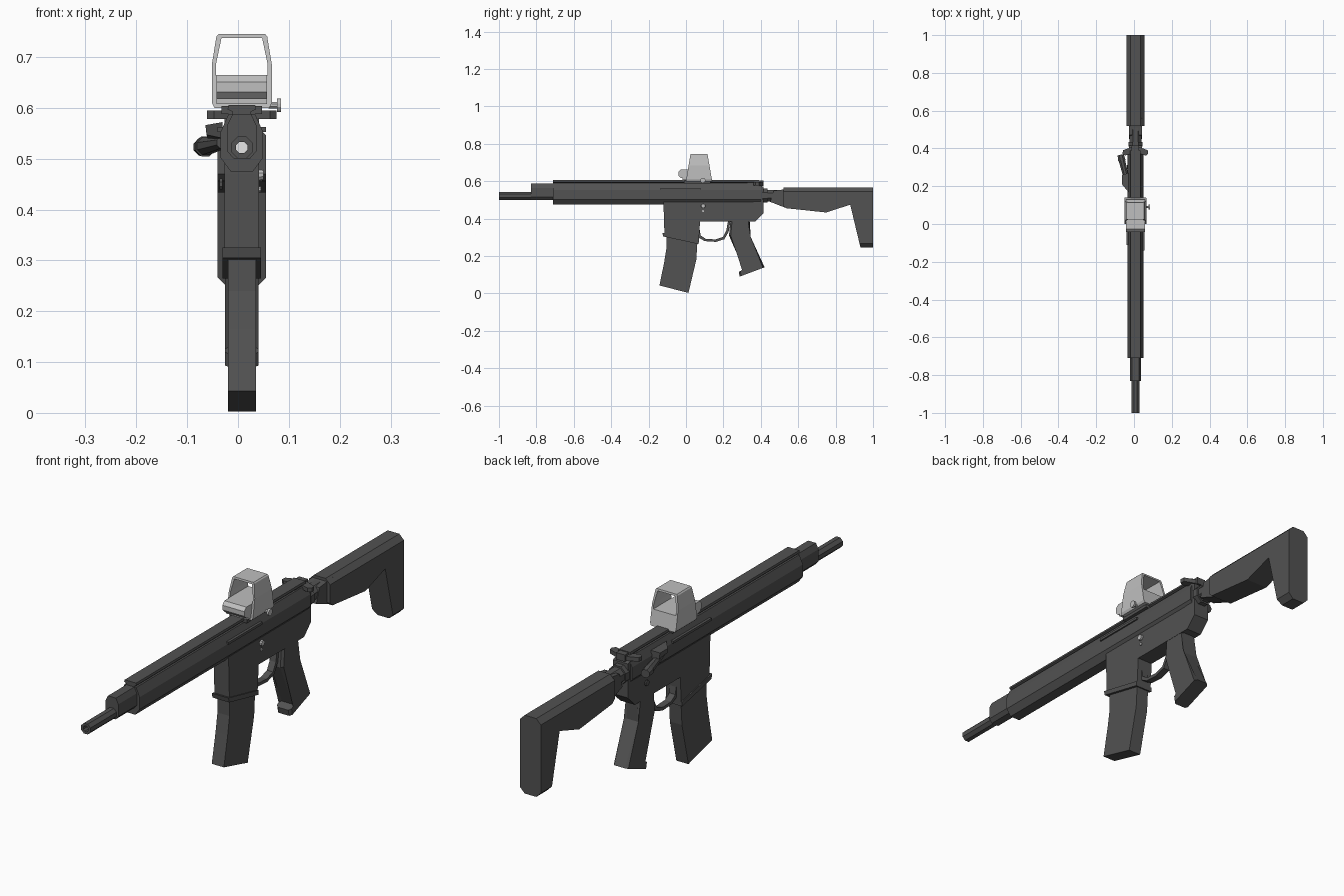
import bpy, bmesh, math
from mathutils import Vector

if "Cube" in bpy.data.objects:
    bpy.data.objects.remove(bpy.data.objects["Cube"])

CX = 0.0075  # centre plane of the body


def material(name, v):
    m = bpy.data.materials.new(name)
    m.diffuse_color = (v, v, v, 1)
    m.use_nodes = True
    m.node_tree.nodes["Principled BSDF"].inputs["Base Color"].default_value = m.diffuse_color
    return m


DARK = material("dark_polymer", 0.085)
GREY = material("light_grey_metal", 0.52)
PALE = material("pale_bore", 0.8)


def finish(name, bm, mat):
    bmesh.ops.recalc_face_normals(bm, faces=bm.faces)
    me = bpy.data.meshes.new(name)
    bm.to_mesh(me)
    bm.free()
    me.materials.append(mat)
    ob = bpy.data.objects.new(name, me)
    bpy.context.collection.objects.link(ob)
    return ob


def loft(name, a, b, mat, chamfer=0, keep=None):
    """Closed solid between two matching outlines."""
    bm = bmesh.new()
    va = [bm.verts.new(p) for p in a]
    vb = [bm.verts.new(p) for p in b]
    caps = [bm.faces.new(va), bm.faces.new(vb[::-1])]
    n = len(a)
    for i in range(n):
        j = (i + 1) % n
        bm.faces.new((va[i], vb[i], vb[j], va[j]))
    if chamfer:
        edges = [e for f in caps for e in f.edges
                 if keep is None or keep(e.verts[0].co, e.verts[1].co)]
        bmesh.ops.bevel(bm, geom=edges, offset=chamfer, segments=1,
                        affect='EDGES')
    return finish(name, bm, mat)


def side_shape(name, yz, hw, mat=DARK, chamfer=0, keep=None, cx=CX):
    """Side profile extruded across x."""
    return loft(name, [(cx - hw, y, z) for y, z in yz],
                [(cx + hw, y, z) for y, z in yz], mat, chamfer, keep)


def front_shape(name, xz, y0, y1, mat=DARK):
    """Cross-section extruded along y; the ends may slope with height."""
    return loft(name, [(x, y0(z), z) for x, z in xz],
                [(x, y1(z), z) for x, z in xz], mat)


def at(v):
    return lambda z: v


def mirrored(half):
    """Full outline from its right half, listed bottom to top."""
    return [(CX + x, z) for x, z in half] + [(CX - x, z) for x, z in half[::-1]]


def box(name, x0, x1, y0, y1, z0, z1, mat=DARK):
    return front_shape(name, [(x0, z0), (x1, z0), (x1, z1), (x0, z1)],
                       at(y0), at(y1), mat)


def rod(name, p, q, r0, r1, n=8, mat=DARK):
    """Faceted rod between two points."""
    p, q = Vector(p), Vector(q)
    d = (q - p).normalized()
    u = d.cross(Vector((0, 0, 1))).normalized()
    w = u.cross(d)

    def ring(c, r):
        return [c + r * (u * math.cos(t) + w * math.sin(t)) for t in
                [(i + .5) * 2 * math.pi / n for i in range(n)]]
    return loft(name, ring(p, r0), ring(q, r1), mat)


# Barrel with open muzzle
barrel = rod("barrel", (CX, -1, 0.522), (CX, -0.8, 0.522), 0.023, 0.023)
bm = bmesh.new()
bm.from_mesh(barrel.data)
bm.faces.ensure_lookup_table()
muzzle = min(bm.faces, key=lambda f: f.calc_center_median().y)
bmesh.ops.inset_region(bm, faces=[muzzle], thickness=0.011)
deep = bmesh.ops.extrude_face_region(bm, geom=[muzzle])
bmesh.ops.translate(bm, vec=(0, 0.03, 0),
                    verts=[g for g in deep["geom"] if isinstance(g, bmesh.types.BMVert)])
for f in [g for g in deep["geom"] if isinstance(g, bmesh.types.BMFace)]:
    f.material_index = 1
if muzzle.is_valid:
    bm.faces.remove(muzzle)
bmesh.ops.recalc_face_normals(bm, faces=bm.faces)
bm.to_mesh(barrel.data)
bm.free()
barrel.data.materials.append(PALE)

# Gas block, handguard with upper receiver, and top rail
front_shape("gas_block", mirrored([(.016, .5), (.029, .515), (.029, .565), (.018, .588)]),
            at(-0.83), at(-0.70))
front_shape("handguard_and_upper",
            mirrored([(.022, .475), (.042, .502), (.042, .552), (.026, .588)]),
            at(-0.71), at(0.40))
front_shape("top_rail",
            mirrored([(.018, .58), (.018, .592), (.028, .597), (.026, .606)]),
            at(-0.71), at(0.39))

# Lower receiver, magazine well and its rim
side_shape("lower_receiver",
           [(-.12, .49), (-.12, .47), (-.115, .31), (.068, .27), (.075, .385),
            (.37, .385), (.415, .43), (.415, .57), (.39, .58), (.36, .49)], 0.034)
side_shape("magazine_well_rim",
           [(-.127, .325), (-.122, .305), (.068, .264), (.068, .283)], 0.038)
side_shape("magazine",
           [(-.105, .32), (-.105, .24), (-.117, .165), (-.142, .043),
            (.013, .003), (.055, .18), (.062, .29)], 0.0275)

# Trigger guard as a bent strip
outer = [(.066, .33), (.068, .298), (.1, .28), (.16, .276), (.205, .29), (.228, .33), (.238, .39)]
inner = [(.225, .39), (.215, .335), (.197, .302), (.158, .289), (.106, .292), (.078, .31), (.074, .34)]
side_shape("trigger_guard", outer + inner, 0.014)

# Pistol grip
side_shape("grip",
           [(.238, .395), (.23, .31), (.308, .13), (.282, .115), (.287, .09),
            (.42, .14), (.337, .3), (.34, .395)], 0.033, chamfer=0.009,
           keep=lambda a, b: abs(a.z - b.z) > abs(a.y - b.y))

# Buffer tube, collar and stock
rod("buffer_tube", (CX, .39, .523), (CX, .6, .523), 0.034, 0.034)
rod("buffer_collar", (CX, .41, .523), (CX, .435, .523), 0.041, 0.041)
side_shape("stock",
           [(.52, .567), (1, .567), (1, .245), (.933, .245), (.878, .475),
            (.75, .433), (.535, .456), (.52, .47)], 0.0475, chamfer=0.021,
           keep=lambda a, b: abs(a.y - b.y) > abs(a.z - b.z) and a.z + b.z > 1.0
           or a.z + b.z < 0.5)
side_shape("stock_nose", [(.45, .49), (.535, .457), (.56, .47), (.56, .56), (.47, .55)], 0.034)

# Charging handle with swept wings
box("charging_handle", CX - .02, CX + .02, .33, .415, .575, .603)
for s in (-1, 1):
    wing = [(CX + s * x, y) for x, y in [(.015, .375), (.055, .362), (.068, .372), (.066, .39), (.015, .41)]]
    loft("charging_wing", [(x, y, .578) for x, y in wing], [(x, y, .595) for x, y in wing], DARK)

# Forward assist and deflector on the left side
rod("forward_assist", (-.03, .2, .532), (-.066, .345, .524), 0.013, 0.019)
rod("forward_assist_button", (-.064, .335, .524), (-.071, .366, .523), 0.021, 0.018)
loft("deflector", [(-.03, .17, .54), (-.03, .27, .54), (-.03, .27, .572), (-.03, .17, .572)],
     [(-.062, .21, .547), (-.06, .26, .54), (-.064, .26, .566), (-.064, .21, .566)], DARK)

# Side ribs and small controls
for s, y0, y1 in ((1, -.14, .08), (-1, -.11, .14)):
    x = CX + s * .042
    box("side_rib", x - .006, x + .006, y0, y1, .552, .562)
rod("magazine_release", (.035, .092, .468), (.05, .092, .468), 0.013, 0.011, 10, GREY)
rod("receiver_pin", (.035, .092, .44), (.045, .092, .44), 0.006, 0.006, 8, GREY)
rod("selector", (-.03, .3, .45), (-.036, .3, .45), 0.012, 0.012)

# Optic: dark clamp, base, open hood, front housing and knob
box("optic_clamp", CX - .04, CX + .04, -.01, .13, .588, .604)


def hood_front(z):
    return 0.0 + (z - .6) * .024 / .145


def hood_back(z):
    return .14 - (z - .6) * .025 / .145


front_shape("optic_base", mirrored([(.054, .6), (.059, .61), (.059, .664)]),
            hood_front, hood_back, GREY)
arch = [(.059, .66), (.059, .685), (.05, .74), (.046, .745)]
hole = [(.04, .737), (.051, .685), (.051, .66)]
front_shape("optic_hood",
            [(CX + x, z) for x, z in arch] + [(CX - x, z) for x, z in arch[::-1]]
            + [(CX - x, z) for x, z in hole[::-1]] + [(CX + x, z) for x, z in hole],
            hood_front, hood_back, GREY)
rod("optic_front_housing", (CX - .05, -.018, .641), (CX + .05, -.018, .641), .025, .025, 8, GREY)
box("optic_housing_bridge", CX - .05, CX + .05, -.018, .02, .608, .664, GREY)
rod("optic_knob_stem", (.06, .09, .605), (.08, .09, .605), .007, .007, 8, GREY)
rod("optic_knob", (.077, .09, .605), (.085, .09, .605), .014, .014, 12, GREY)
